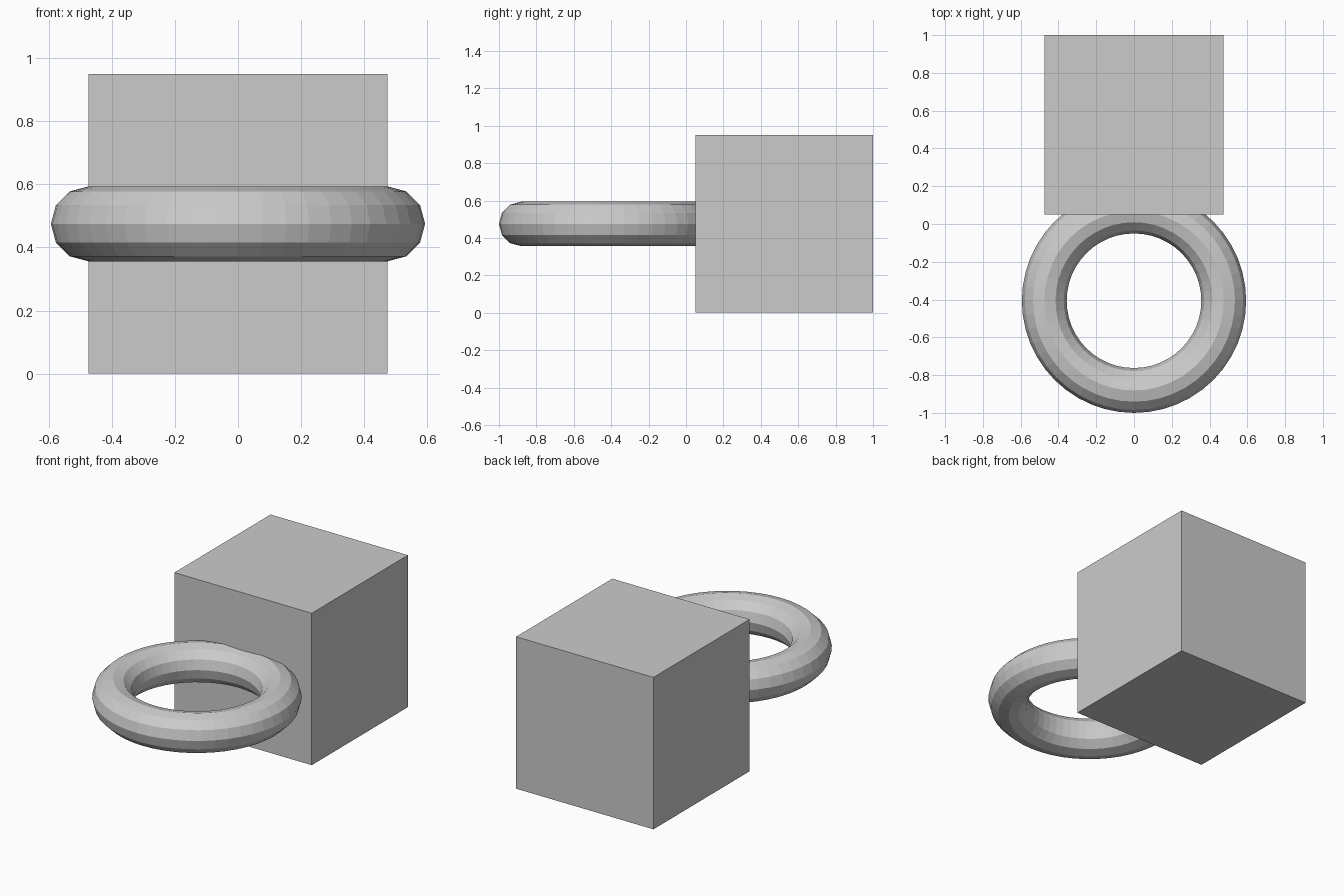
import bpy

if "Cube" in bpy.data.objects:
    bpy.data.objects.remove(bpy.data.objects["Cube"])

S = 0.475  # half the block's edge length

# Solid block at the back, standing on the ground
bpy.ops.mesh.primitive_cube_add(size=2 * S, location=(0, 1 - S, S))
bpy.context.object.name = "block"

# Flat-shaded horizontal ring at mid height, its rear edge sunk into the block
bpy.ops.mesh.primitive_torus_add(
    major_radius=S, minor_radius=S / 4,
    major_segments=48, minor_segments=12,
    location=(0, -1 + 1.25 * S, S))
ring = bpy.context.object
ring.name = "ring"
bpy.ops.object.shade_flat()
